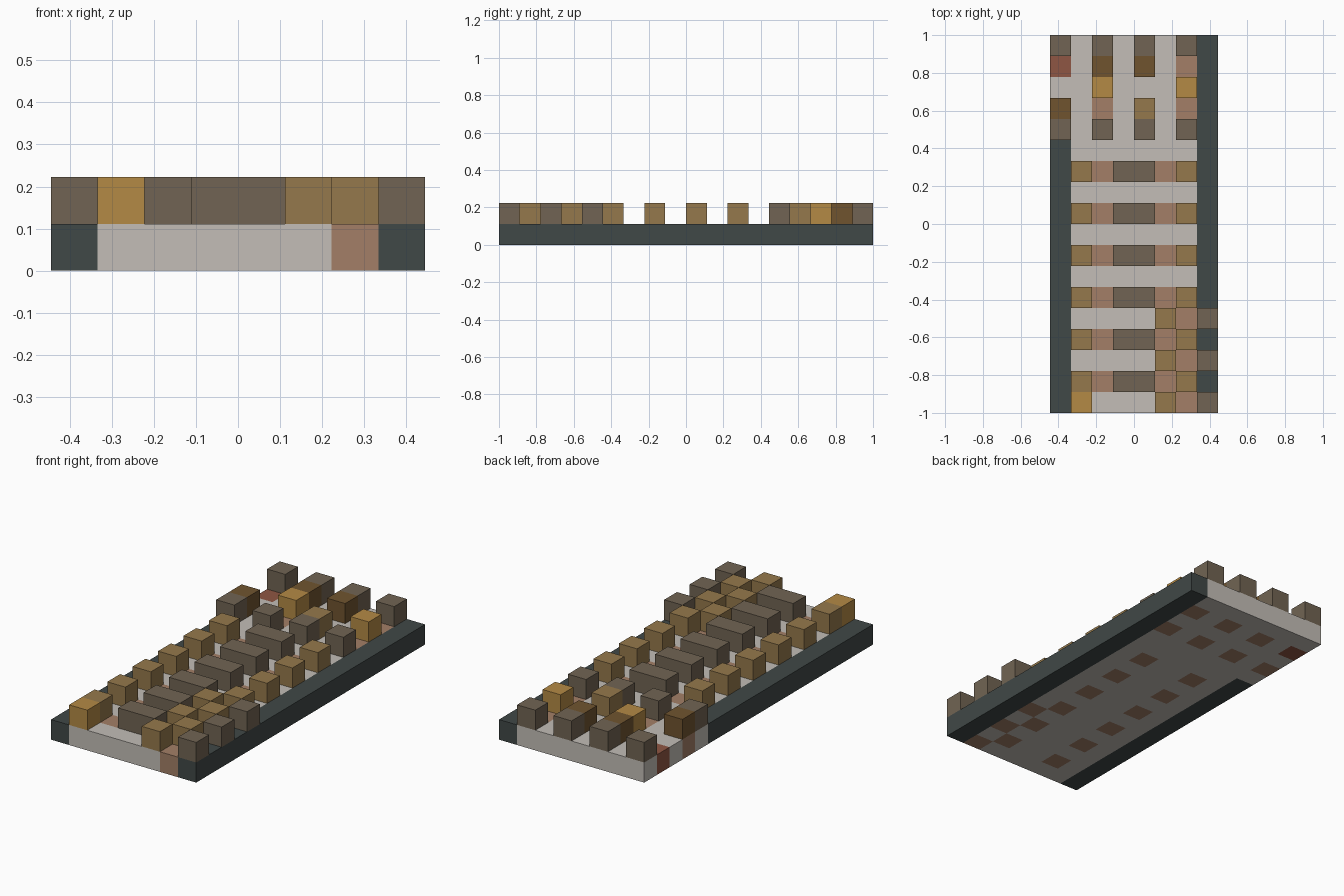
import bpy, bmesh
from math import floor
from mathutils import Vector

if "Cube" in bpy.data.objects:
    bpy.data.objects.remove(bpy.data.objects["Cube"])

U = 1 / 9          # one block
COLS, ROWS = 8, 18


def make_material(name, hex_code):
    srgb = [int(hex_code[i:i + 2], 16) / 255 for i in (0, 2, 4)]
    color = [c / 12.92 if c < 0.04 else ((c + 0.055) / 1.055) ** 2.4 for c in srgb]
    mat = bpy.data.materials.new(name)
    mat.use_nodes = True
    mat.diffuse_color = (*color, 1)
    mat.node_tree.nodes["Principled BSDF"].inputs["Base Color"].default_value = (*color, 1)
    return mat


stone = make_material("pale_stone", "c3beb7")
slate = make_material("dark_slate", "404847")
clay = make_material("pink_clay", "a37f67")
red = make_material("brick_red", "8f5643")
tan = make_material("tan", "95794c")
taupe = make_material("taupe", "716453")
gold = make_material("gold", "b48a45")
umber = make_material("umber", "70542f")


def floor_index(col, row):
    """Material slot of one floor cell: stone, slate, clay, red."""
    if col == 7 or (col == 0 and row < 13):
        return 1
    if (col, row) == (0, 16):
        return 3
    ladder = col in (2, 5) and row % 2 == 1 and row < 12
    back = col % 2 == 0 and row in (14, 16)
    corner = col == 6 and row in (0, 2, 4)
    return 2 if ladder or back or corner else 0


def add_object(name, bm, mats):
    bmesh.ops.recalc_face_normals(bm, faces=bm.faces)
    mesh = bpy.data.meshes.new(name)
    bm.to_mesh(mesh)
    bm.free()
    for mat in mats:
        mesh.materials.append(mat)
    obj = bpy.data.objects.new(name, mesh)
    bpy.context.collection.objects.link(obj)
    return obj


# Floor slab: a gridded plate, coloured cell by cell
bm = bmesh.new()
bmesh.ops.create_grid(bm, x_segments=COLS, y_segments=ROWS, size=1)
for v in bm.verts:
    v.co = Vector((v.co.x * COLS * U / 2, v.co.y * ROWS * U / 2, 0))
grown = bmesh.ops.extrude_face_region(bm, geom=bm.faces[:], use_keep_orig=True)
top = [g for g in grown["geom"] if isinstance(g, bmesh.types.BMVert)]
bmesh.ops.translate(bm, verts=top, vec=(0, 0, U))
bmesh.ops.recalc_face_normals(bm, faces=bm.faces)
for f in bm.faces:
    inside = f.calc_center_median() - f.normal * U / 2
    f.material_index = floor_index(floor(inside.x / U + COLS / 2), floor(inside.y / U + ROWS / 2))
add_object("floor_slab", bm, [stone, slate, clay, red])


def block(name, col, row, mat, width=1):
    """Raised block standing on the floor cell."""
    bm = bmesh.new()
    bmesh.ops.create_cube(bm, size=U)
    for v in bm.verts:
        v.co.x *= width
    obj = add_object(name, bm, [mat])
    obj.location = ((col + width / 2 - COLS / 2) * U, (row + 0.5 - ROWS / 2) * U, 1.5 * U)


# Ladder rows: a long bar between two seats
for row in range(1, 12, 2):
    block("table_bar", 3, row, taupe, width=2)
    for col in (1, 6):
        block("seat", col, row, tan)

# Front corner seats and posts
for row in (0, 2, 4):
    block("corner_seat", 5, row, tan)
    block("corner_post", 7, row, taupe)
block("front_gold_block", 1, 0, gold)

# Back section
for col in (0, 2, 4, 6):
    for row in (13, 17):
        block("back_post", col, row, taupe)
for col, row in ((0, 14), (2, 16), (4, 16)):
    block("back_chest", col, row, umber)
for col in (2, 6):
    block("back_gold_block", col, 15, gold)
block("back_seat", 4, 14, tan)
